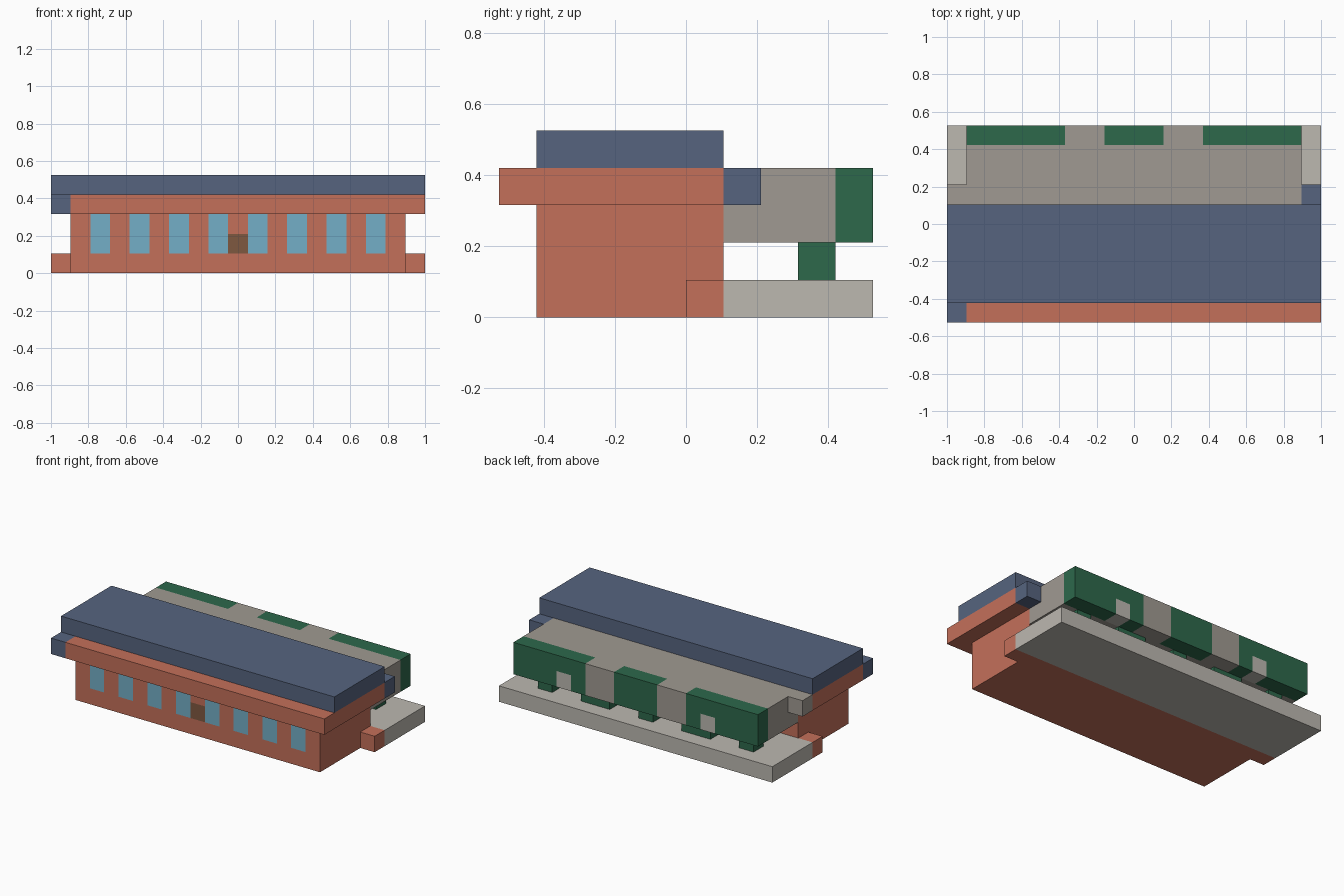
import bpy, bmesh
from mathutils import Vector

if "Cube" in bpy.data.objects:
    bpy.data.objects.remove(bpy.data.objects["Cube"])

U = 2 / 19                      # block size: 19 x 10 x 5 blocks
ORIGIN = Vector((-9.5, -5, 0))
owner = {}                      # block -> part name
paint = {}                      # part name -> colour


def srgb(h):
    c = [int(h[i:i + 2], 16) / 255 for i in (0, 2, 4)]
    return tuple(v / 12.92 if v <= 0.04045 else ((v + 0.055) / 1.055) ** 2.4 for v in c) + (1,)


def fill(name, colour, xs, ys, zs):
    """Fill an inclusive block range with a part; later parts replace earlier ones."""
    paint[name] = colour
    for x in range(xs[0], xs[1] + 1):
        for y in range(ys[0], ys[1] + 1):
            for z in range(zs[0], zs[1] + 1):
                owner[x, y, z] = name


def mirrored(name, colour, xs, ys, zs):
    fill(name, colour, xs, ys, zs)
    fill(name, colour, (18 - xs[1], 18 - xs[0]), ys, zs)


BRICK, BLUE, STONE, TAUPE = 'C4705A', '56647F', 'BCB8B0', 'A09A92'
GREEN, GLASS, WOOD = '2D684B', '74AFC7', '7F5840'

# main building and brick eaves
fill('brick_walls', BRICK, (1, 17), (1, 5), (0, 2))
mirrored('wall_footing', BRICK, (0, 0), (5, 5), (0, 0))
fill('brick_eaves', BRICK, (0, 18), (0, 5), (3, 3))

# roof with its corner pieces
fill('roof', BLUE, (0, 18), (1, 5), (4, 4))
fill('eave_corner_front', BLUE, (0, 0), (0, 0), (3, 3))
fill('eave_corner_back', BLUE, (18, 18), (6, 6), (3, 3))

# front windows and door
for x in (2, 4, 6, 8):
    mirrored('windows', GLASS, (x, x), (1, 1), (1, 2))
fill('door', WOOD, (9, 9), (1, 1), (1, 1))

# rear platform and canopy
fill('platform', STONE, (0, 18), (6, 9), (0, 0))
fill('canopy', TAUPE, (1, 17), (6, 9), (2, 3))
fill('canopy_bracket', TAUPE, (0, 0), (6, 6), (3, 3))
mirrored('fascia', GREEN, (1, 5), (9, 9), (2, 3))
fill('fascia', GREEN, (8, 10), (9, 9), (2, 3))
mirrored('fascia_signs', STONE, (4, 4), (9, 9), (2, 2))

# canopy posts
mirrored('canopy_posts', GREEN, (2, 2), (8, 8), (1, 1))
mirrored('canopy_posts', GREEN, (5, 6), (8, 8), (1, 1))
fill('canopy_posts', GREEN, (9, 9), (8, 8), (1, 1))

materials = {}
for name, colour in paint.items():
    bm = bmesh.new()
    for cell in [c for c, n in owner.items() if n == name]:
        for axis in range(3):
            for s in (-1, 1):
                nxt = list(cell)
                nxt[axis] += s
                if tuple(nxt) in owner:      # skip faces between touching blocks
                    continue
                n, a, b = Vector(), Vector(), Vector()
                n[axis], a[(axis + 1) % 3], b[(axis + 2) % 3] = s, .5, .5
                mid = Vector(cell) + Vector((.5, .5, .5)) + n / 2 + ORIGIN
                ring = [mid - a - b, mid + a - b, mid + a + b, mid - a + b]
                bm.faces.new([bm.verts.new(p * U) for p in ring[::s]])
    # merge the block faces into large flat ones
    bmesh.ops.remove_doubles(bm, verts=bm.verts, dist=1e-4)
    bmesh.ops.dissolve_limit(bm, angle_limit=0.01, verts=bm.verts, edges=bm.edges)
    mesh = bpy.data.meshes.new(name)
    bm.to_mesh(mesh)
    bm.free()
    if colour not in materials:
        materials[colour] = bpy.data.materials.new('paint_' + colour)
        materials[colour].diffuse_color = srgb(colour)
    mesh.materials.append(materials[colour])
    bpy.context.collection.objects.link(bpy.data.objects.new(name, mesh))

for m in bpy.data.materials:
    if m.users and not m.is_grease_pencil:
        m.use_nodes = True
        m.node_tree.nodes["Principled BSDF"].inputs["Base Color"].default_value = m.diffuse_color
